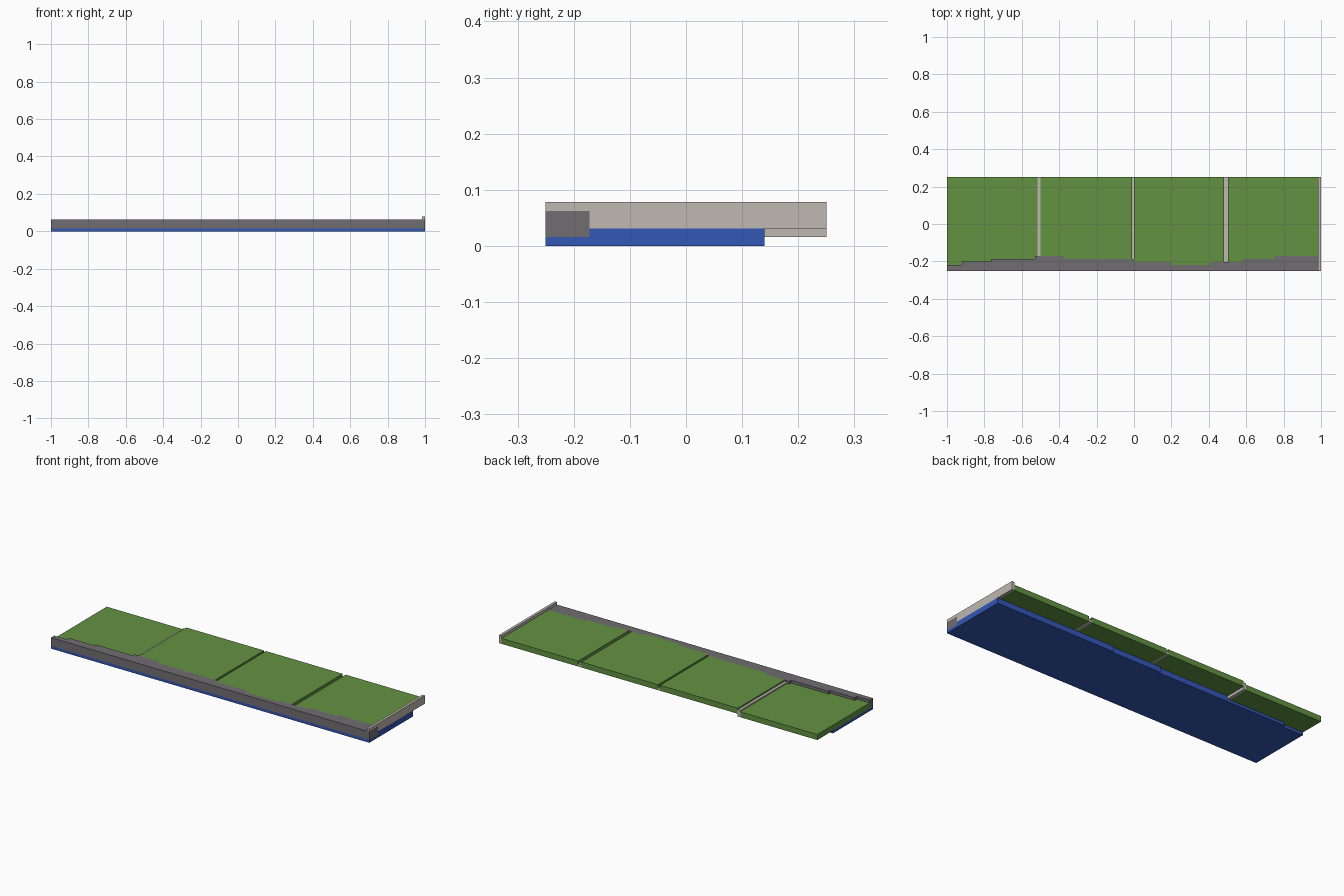
import bpy
import bmesh

old = bpy.data.objects.get("Cube")
if old:
    bpy.data.objects.remove(old, do_unlink=True)

STEP = 1 / 64                       # height of one terrain layer
FRONT, BACK = -0.25, 0.25
# Stepped edges as (start x, end x, y)
BANK = [(-1, -.92, -.22), (-.92, -.765, -.2), (-.765, -.53, -.187),
        (-.53, -.375, -.17), (-.375, 0, -.187), (0, .2, -.203),
        (.2, .41, -.219), (.41, .58, -.203), (.58, .75, -.187), (.75, 1, -.172)]
SHORE = [(-1, -.87, .11), (-.87, -.06, .125), (-.06, .25, .133), (.25, 1, .14)]


def material(name, rgb):
    mat = bpy.data.materials.new(name)
    mat.use_nodes = True
    mat.diffuse_color = (*rgb, 1)
    bsdf = mat.node_tree.nodes["Principled BSDF"]
    bsdf.inputs["Base Color"].default_value = (*rgb, 1)
    bsdf.inputs["Roughness"].default_value = 0.9
    return mat


grass = material("grass green", (.125, .29, .055))
rock = material("rock grey", (.165, .155, .165))
stone = material("pale stone", (.52, .48, .44))
blue = material("water blue", (.033, .095, .47))


def edge(steps, x0, x1):
    """Points of a stepped edge between x0 and x1, left to right."""
    points = []
    for a, b, y in steps:
        a, b = max(a, x0), min(b, x1)
        if b > a:
            points += [(a, y), (b, y)]
    return points


def slab(name, front, back, low, high, mat):
    """Flat prism between a front edge and a back edge."""
    bm = bmesh.new()
    ring = [bm.verts.new((x, y, low)) for x, y in front + back[::-1]]
    base = bm.faces.new(ring)
    top = bmesh.ops.extrude_face_region(bm, geom=[base])["geom"]
    verts = [v for v in top if isinstance(v, bmesh.types.BMVert)]
    bmesh.ops.translate(bm, verts=verts, vec=(0, 0, high - low))
    bmesh.ops.recalc_face_normals(bm, faces=bm.faces)
    mesh = bpy.data.meshes.new(name)
    bm.to_mesh(mesh)
    bm.free()
    mesh.materials.append(mat)
    obj = bpy.data.objects.new(name, mesh)
    bpy.context.collection.objects.link(obj)


def line(y, x0, x1):
    return [(x0, y), (x1, y)]


# Water: full lower layer, and an upper layer under the raised ground
slab("water_base", line(FRONT, -1, 1), edge(SHORE, -1, 1), 0, STEP, blue)
slab("water_upper", edge(BANK, -.5, 1), edge(SHORE, -.5, 1), STEP, 2 * STEP, blue)

# Rocky bank along the front
slab("rock_bank", line(FRONT, -1, 1), edge(BANK, -1, 1), STEP, 4 * STEP, rock)

# Grass tiles; the first lies one layer lower
tiles = [(-1, -.516, 1), (-.5, -.012, 2), (0, .482, 2), (.502, .984, 2)]
for i, (x0, x1, level) in enumerate(tiles):
    slab(f"grass_tile_{i + 1}", edge(BANK, x0, x1), line(BACK, x0, x1),
         level * STEP, (level + 2) * STEP, grass)

# Pale stone strips sunk between the tiles
for i, (x0, x1, low, high) in enumerate([(-.516, -.5, 1, 3.5),
                                         (-.012, 0, 2, 3), (.482, .502, 2, 3)]):
    slab(f"stone_strip_{i + 1}", edge(BANK, x0, x1), line(BACK, x0, x1),
         low * STEP, high * STEP, stone)

# Raised stone curb closing the far end
slab("end_curb", line(FRONT, .984, .999), line(BACK, .984, .999),
     2 * STEP, 5 * STEP, stone)
